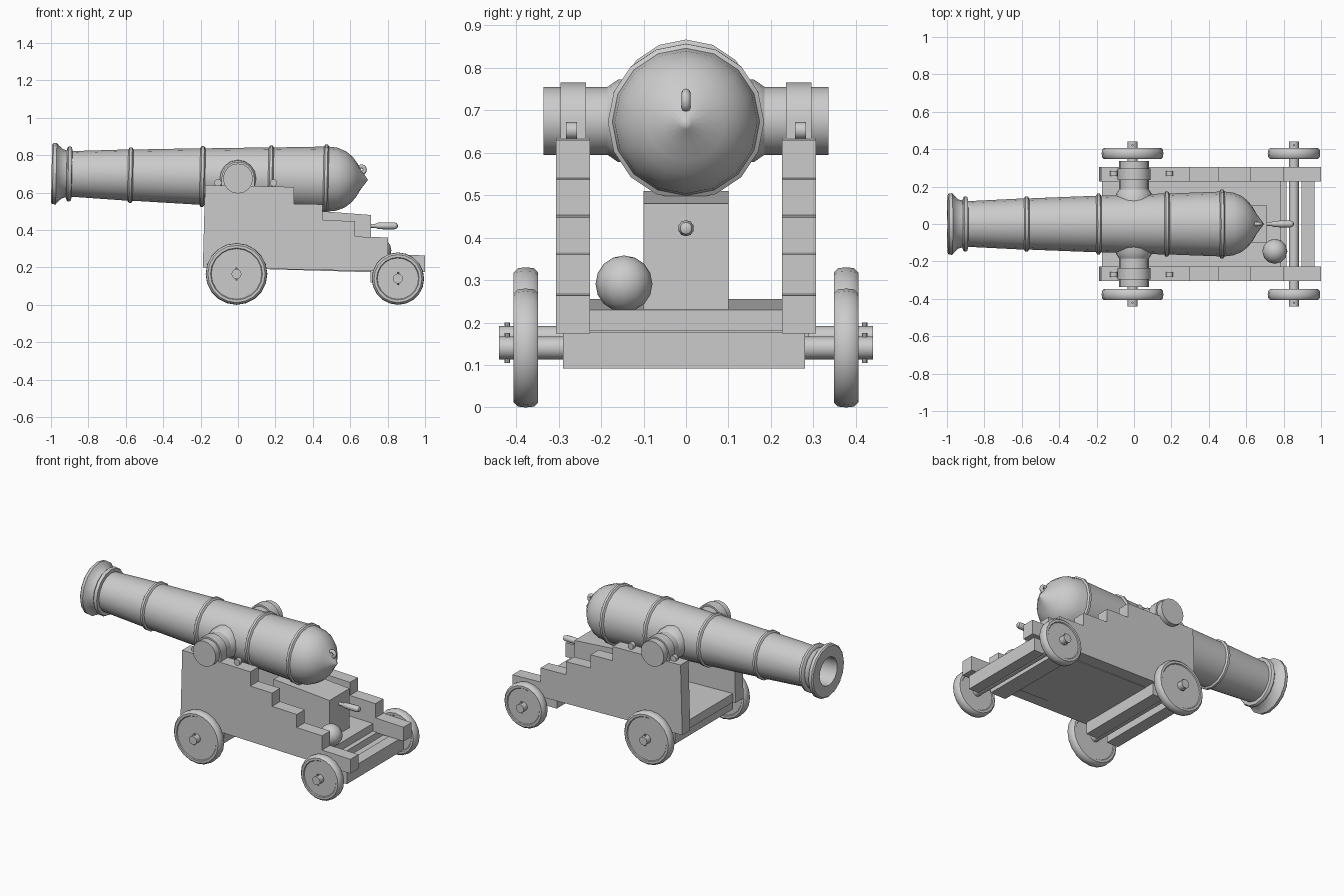
import bpy, bmesh, math
from math import sin, cos, pi

if "Cube" in bpy.data.objects:
    bpy.data.objects.remove(bpy.data.objects["Cube"])


def finish(name, bm, smooth=True):
    bmesh.ops.remove_doubles(bm, verts=bm.verts, dist=1e-5)
    bmesh.ops.recalc_face_normals(bm, faces=bm.faces)
    me = bpy.data.meshes.new(name)
    bm.to_mesh(me)
    bm.free()
    ob = bpy.data.objects.new(name, me)
    bpy.context.collection.objects.link(ob)
    if smooth:
        bpy.ops.object.select_all(action='DESELECT')
        bpy.context.view_layer.objects.active = ob
        ob.select_set(True)
        bpy.ops.object.shade_smooth_by_angle(angle=math.radians(40))
    return ob


def lathe(name, profile, segs, loc=(0, 0, 0), rot=(0, 0, 0)):
    """Revolve (position, radius) pairs about the x axis."""
    bm = bmesh.new()
    rings = [[bm.verts.new((x, r * sin(2 * pi * i / segs), r * cos(2 * pi * i / segs)))
              for i in range(segs)] for x, r in profile]
    for a, b in zip(rings, rings[1:]):
        for i in range(segs):
            j = (i + 1) % segs
            bm.faces.new((a[i], a[j], b[j], b[i]))
    bmesh.ops.remove_doubles(bm, verts=bm.verts, dist=1e-5)
    ob = finish(name, bm)
    ob.location, ob.rotation_euler = loc, rot
    return ob


def prism(name, pts, y0, y1, smooth=False):
    """Extrude an x-z outline between two y positions."""
    bm = bmesh.new()
    face = bm.faces.new([bm.verts.new((x, y0, z)) for x, z in pts])
    ext = bmesh.ops.extrude_face_region(bm, geom=[face])['geom']
    bmesh.ops.translate(bm, vec=(0, y1 - y0, 0),
                        verts=[v for v in ext if isinstance(v, bmesh.types.BMVert)])
    return finish(name, bm, smooth)


def box(name, x0, x1, y0, y1, z0, z1):
    return prism(name, [(x0, z0), (x1, z0), (x1, z1), (x0, z1)], y0, y1)


def rod(name, radius, half, x, z, segs=16):
    return lathe(name, [(-half, 0), (-half, radius), (half, radius), (half, 0)],
                 segs, (x, 0, z), (0, 0, pi / 2))


# barrel with reinforcing rings, muzzle flare and hollow bore
profile = [(0.695, 0), (0.685, 0.014), (0.655, 0.055), (0.635, 0.09), (0.61, 0.122),
           (0.575, 0.15), (0.53, 0.168), (0.48, 0.174)]
for x, r in ((0.47, 0.173), (0.175, 0.163), (-0.19, 0.151), (-0.575, 0.137)):
    profile += [(x + 0.014, r), (x + 0.007, r + 0.011), (x - 0.007, r + 0.011), (x - 0.014, r)]
profile += [(-0.888, 0.122), (-0.89, 0.142), (-0.898, 0.147), (-0.908, 0.147), (-0.915, 0.14),
            (-0.917, 0.125), (-0.94, 0.132), (-0.962, 0.152), (-0.972, 0.165), (-0.99, 0.163),
            (-0.997, 0.155), (-0.997, 0.088), (-0.45, 0.088), (-0.45, 0)]
lathe("barrel", profile, 16, (0, 0, 0.682), (0, 0.02, 0))

# loop on the breech
bpy.ops.mesh.primitive_torus_add(location=(0.66, 0, 0.722), rotation=(pi / 2, 0, 0),
                                 major_radius=0.018, minor_radius=0.011,
                                 major_segments=12, minor_segments=8)
bpy.context.object.name = "breech_loop"
bpy.ops.object.shade_smooth()

# trunnions
rod("trunnions", 0.08, 0.336, 0, 0.675)
for s in (-1, 1):
    lathe("trunnion_collar", [(0.12, 0.1), (0.16, 0.097), (0.185, 0.08)], 16,
          (0, 0, 0.675), (0, 0, s * pi / 2))

# stepped side cheeks, trunnion straps and strap pegs
cheek = [(-0.188, 0.2), (1.0, 0.174), (1.0, 0.264), (0.803, 0.27), (0.803, 0.36), (0.625, 0.365),
         (0.625, 0.447), (0.453, 0.453), (0.453, 0.537), (0.3, 0.54), (0.3, 0.63), (-0.176, 0.64)]
strap = [(0.088, 0.63)] + [(0.088 * cos(pi * i / 10), 0.677 + 0.088 * sin(pi * i / 10))
                           for i in range(11)] + [(-0.088, 0.63)]
for s in (-1, 1):
    prism("cheek", cheek, s * 0.226, s * 0.306)
    prism("trunnion_strap", strap, s * 0.235, s * 0.296, True)
    for x in (-0.108, 0.19):
        lathe("strap_peg", [(-0.013, 0), (-0.013, 0.02), (0.013, 0.02), (0.013, 0)], 10,
              (x, s * 0.27, 0.652), (0, 0, pi / 2))

# sloping platform between the cheeks
prism("platform", [(-0.17, 0.2), (0.785, 0.172), (0.785, 0.23), (-0.17, 0.255)], -0.228, 0.228)

# elevating wedge and its handle
prism("wedge_block", [(0.32, 0.235), (0.71, 0.225), (0.71, 0.48), (0.32, 0.51)], -0.1, 0.1)
lathe("wedge_handle", [(0.70, 0.01), (0.735, 0.011), (0.75, 0.017), (0.79, 0.019), (0.835, 0.019),
                       (0.85, 0.014), (0.857, 0)], 10, (0, 0, 0.422))

# cross beams flanking the axles
box("rear_beam_inner", 0.708, 0.815, -0.28, 0.28, 0.118, 0.182)
box("rear_beam_outer", 0.895, 0.965, -0.29, 0.28, 0.092, 0.177)
box("front_beam_a", -0.125, -0.045, -0.29, 0.29, 0.12, 0.202)
box("front_beam_b", 0.025, 0.105, -0.29, 0.29, 0.12, 0.198)

# axles, wheels and linchpins
for end, x, R in (("front", -0.008, 0.165), ("rear", 0.855, 0.14)):
    rod(end + "_axle", 0.027, 0.44, x, R, 12)
    wheel = [(0.353, 0), (0.353, R - 0.03), (0.348, R - 0.026), (0.348, R - 0.012), (0.358, R - 0.002),
             (0.378, R), (0.396, R - 0.002), (0.406, R - 0.012), (0.406, R - 0.026),
             (0.401, R - 0.03), (0.401, 0)]
    for s in (-1, 1):
        lathe(end + "_wheel", wheel, 20, (x, 0, R), (0, 0, s * pi / 2))
        lathe(end + "_linchpin", [(-0.035, 0), (-0.035, 0.006), (0.035, 0.006), (0.035, 0)], 8,
              (x, s * 0.421, R), (0, pi / 2, 0))

# cannonball resting on the platform
bpy.ops.mesh.primitive_uv_sphere_add(segments=12, ring_count=8, radius=0.067,
                                     location=(0.753, -0.146, 0.291))
bpy.context.object.name = "cannonball"
bpy.ops.object.shade_smooth()
